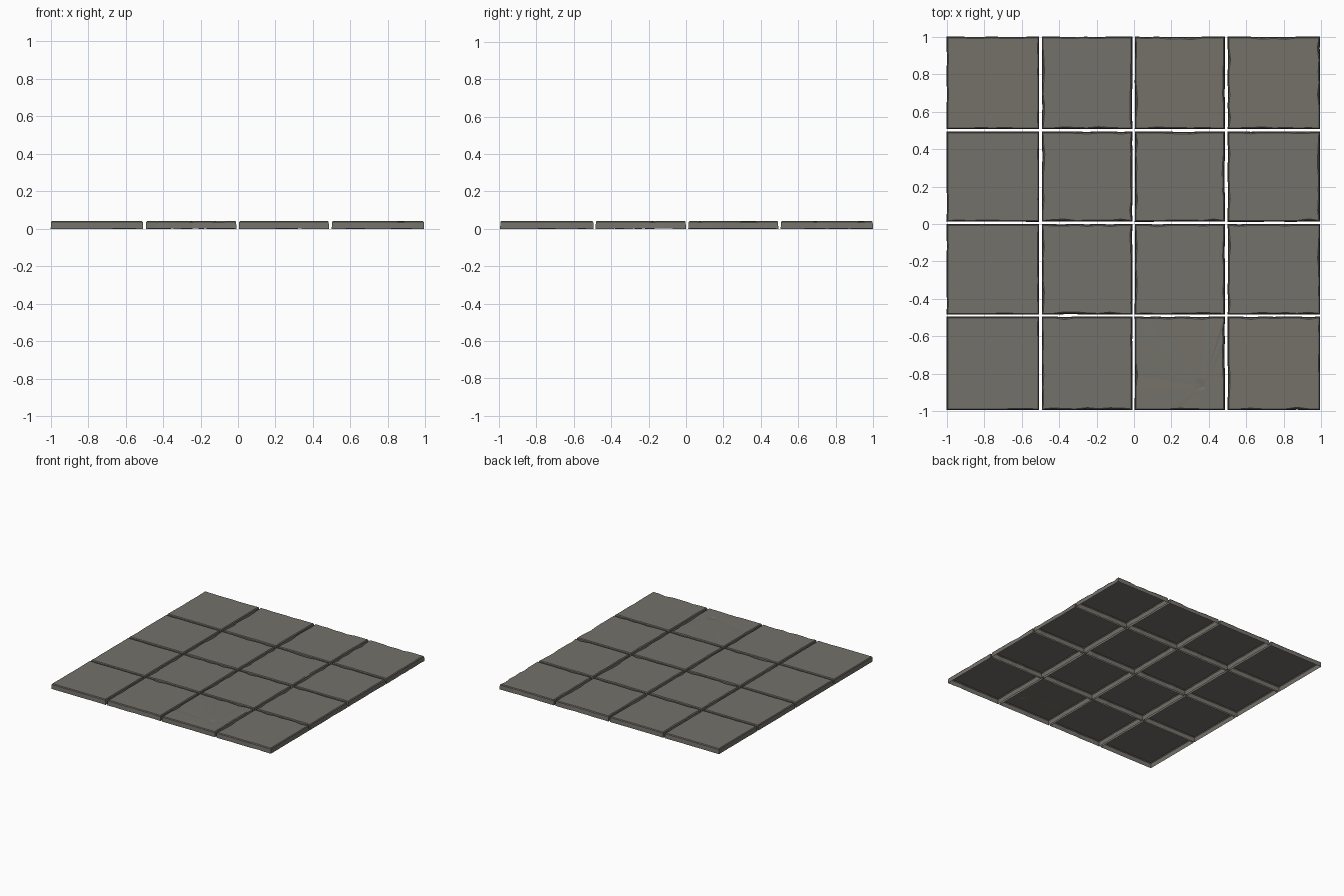
import bpy, bmesh, random

if "Cube" in bpy.data.objects:
    bpy.data.objects.remove(bpy.data.objects["Cube"])

random.seed(4)

stone = bpy.data.materials.new("warm grey stone")
stone.diffuse_color = (0.175, 0.165, 0.143, 1)
stone.use_nodes = True
stone.node_tree.nodes["Principled BSDF"].inputs["Base Color"].default_value = stone.diffuse_color

# column and row spans of the paving grid
COLS = [(-1.0, -0.506), (-0.492, -0.008), (0.004, 0.486), (0.500, 0.994)]
ROWS = [(-0.994, -0.494), (-0.484, 0.0), (0.012, 0.494), (0.506, 1.0)]
TOP = 0.044
STEPS = 8


def outline(x0, x1, y0, y1):
    """Points around a rectangle with the inward direction of each side."""
    pts = []
    for i in range(STEPS):
        t = i / STEPS
        pts.append((x0 + (x1 - x0) * t, y0, 0, 1))
    for i in range(STEPS):
        t = i / STEPS
        pts.append((x1, y0 + (y1 - y0) * t, -1, 0))
    for i in range(STEPS):
        t = i / STEPS
        pts.append((x1 - (x1 - x0) * t, y1, 0, -1))
    for i in range(STEPS):
        t = i / STEPS
        pts.append((x0, y1 - (y1 - y0) * t, 1, 0))
    return pts


def tile(name, xs, ys, wear, dent=None):
    """Thin slab, open underneath, with a worn chamfered rim."""
    bm = bmesh.new()
    rings = []
    cx, cy = sum(xs) / 2, sum(ys) / 2
    pts = outline(*xs, *ys)
    chips = [random.random() ** 3 * wear for _ in pts]
    for z, inset, w in ((0.002, 0.0, 0.3), (TOP - 0.006, 0.002, 0.7), (TOP, 0.007, 1.0)):
        ring = []
        for k, (x, y, nx, ny) in enumerate(pts):
            c = chips[k] * w
            corner = k % STEPS == 0
            if corner:
                dx = inset if x < cx else -inset
                dy = inset if y < cy else -inset
            else:
                dx, dy = nx * (inset + c), ny * (inset + c)
            dz = 0 if corner else (c * 0.5 if z < 0.01 else -c * 0.3)
            ring.append(bm.verts.new((x + dx, y + dy, z + dz)))
        rings.append(ring)
    n = len(pts)
    for a, b in zip(rings, rings[1:]):
        for i in range(n):
            j = (i + 1) % n
            bm.faces.new((a[i], a[j], b[j], b[i]))
    # flat walking surface, with a small hollow where the stone is chipped
    if dent:
        mid = bm.verts.new((dent[0], dent[1], TOP - 0.004))
        hollow = []
        for v in rings[-1]:
            p = mid.co.lerp(v.co, 0.12)
            hollow.append(bm.verts.new((p.x, p.y, TOP)))
        for i in range(n):
            j = (i + 1) % n
            bm.faces.new((rings[-1][i], rings[-1][j], hollow[j], hollow[i]))
            bm.faces.new((hollow[i], hollow[j], mid))
    else:
        bm.faces.new(rings[-1])
    me = bpy.data.meshes.new(name)
    bm.to_mesh(me)
    bm.free()
    me.materials.append(stone)
    ob = bpy.data.objects.new(name, me)
    bpy.context.collection.objects.link(ob)
    # seat the slab on the ground
    low = min(v.co.z for v in me.vertices)
    for v in me.vertices:
        v.co.z -= low


# sixteen paving tiles, some more worn than others
for r, ys in enumerate(ROWS):
    for c, xs in enumerate(COLS):
        wear = 0.003 if c == 0 else 0.009
        dent = (0.37, -0.87) if (r, c) == (0, 2) else None
        tile(f"floor_tile_{r + 1}_{c + 1}", xs, ys, wear, dent)
